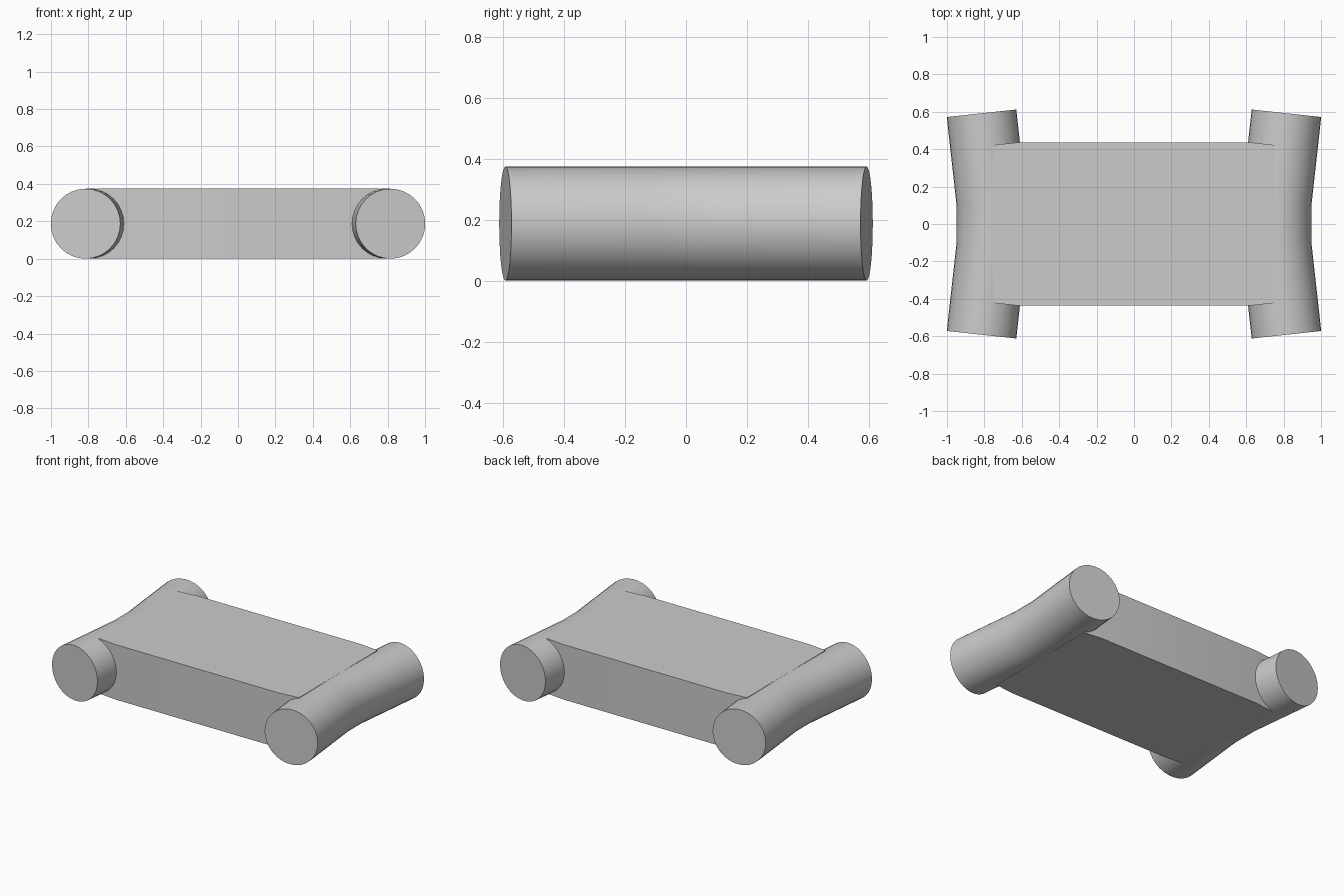
import bpy, bmesh, math
from mathutils import Vector

if "Cube" in bpy.data.objects:
    bpy.data.objects.remove(bpy.data.objects["Cube"], do_unlink=True)

RADIUS = 0.187
SIDES = 32

grey = bpy.data.materials.new("plain grey")
grey.use_nodes = True
colour = (0.6, 0.6, 0.6, 1)
grey.diffuse_color = colour
grey.node_tree.nodes["Principled BSDF"].inputs["Base Color"].default_value = colour


def finish(name, bm):
    """Turn a bmesh into a grey object with sharp edges kept."""
    bmesh.ops.recalc_face_normals(bm, faces=bm.faces)
    mesh = bpy.data.meshes.new(name)
    bm.to_mesh(mesh)
    bm.free()
    mesh.materials.append(grey)
    obj = bpy.data.objects.new(name, mesh)
    bpy.context.collection.objects.link(obj)
    bpy.ops.object.select_all(action='DESELECT')
    obj.select_set(True)
    bpy.context.view_layer.objects.active = obj
    bpy.ops.object.shade_smooth_by_angle(angle=math.radians(35))
    return obj


# Bent side tubes: rings swept along a path that splays outward at both ends
lean = math.radians(6.2)
half = [(0.815, 0.592, lean), (0.761, 0.1, lean / 2)]
path = half + [(x, -y, -a) for x, y, a in reversed(half)]
bm = bmesh.new()
rings = []
for x, y, a in path:
    across = Vector((math.cos(a), -math.sin(a), 0))
    ring = []
    for i in range(SIDES):
        t = math.tau * i / SIDES
        offset = across * math.cos(t) + Vector((0, 0, math.sin(t)))
        ring.append(bm.verts.new(Vector((x, y, RADIUS)) + RADIUS * offset))
    rings.append(ring)
for a, b in zip(rings, rings[1:]):
    for i in range(SIDES):
        j = (i + 1) % SIDES
        bm.faces.new((a[i], a[j], b[j], b[i]))
bm.faces.new(rings[0])
bm.faces.new(rings[-1])
tubes = finish("side_tubes", bm)
mirror = tubes.modifiers.new("mirror", 'MIRROR')

# Flat slab between the tube centres, its corners cut square to the tubes
corner = [(0.615, 0.437), (0.755, 0.422)]
outline = (corner + [(x, -y) for x, y in reversed(corner)]
           + [(-x, -y) for x, y in corner]
           + [(-x, y) for x, y in reversed(corner)])
bm = bmesh.new()
base = bm.faces.new([bm.verts.new((x, y, 0)) for x, y in outline])
top = bmesh.ops.extrude_face_region(bm, geom=[base])["geom"]
bmesh.ops.translate(bm, vec=(0, 0, 2 * RADIUS),
                    verts=[v for v in top if isinstance(v, bmesh.types.BMVert)])
finish("centre_slab", bm)
